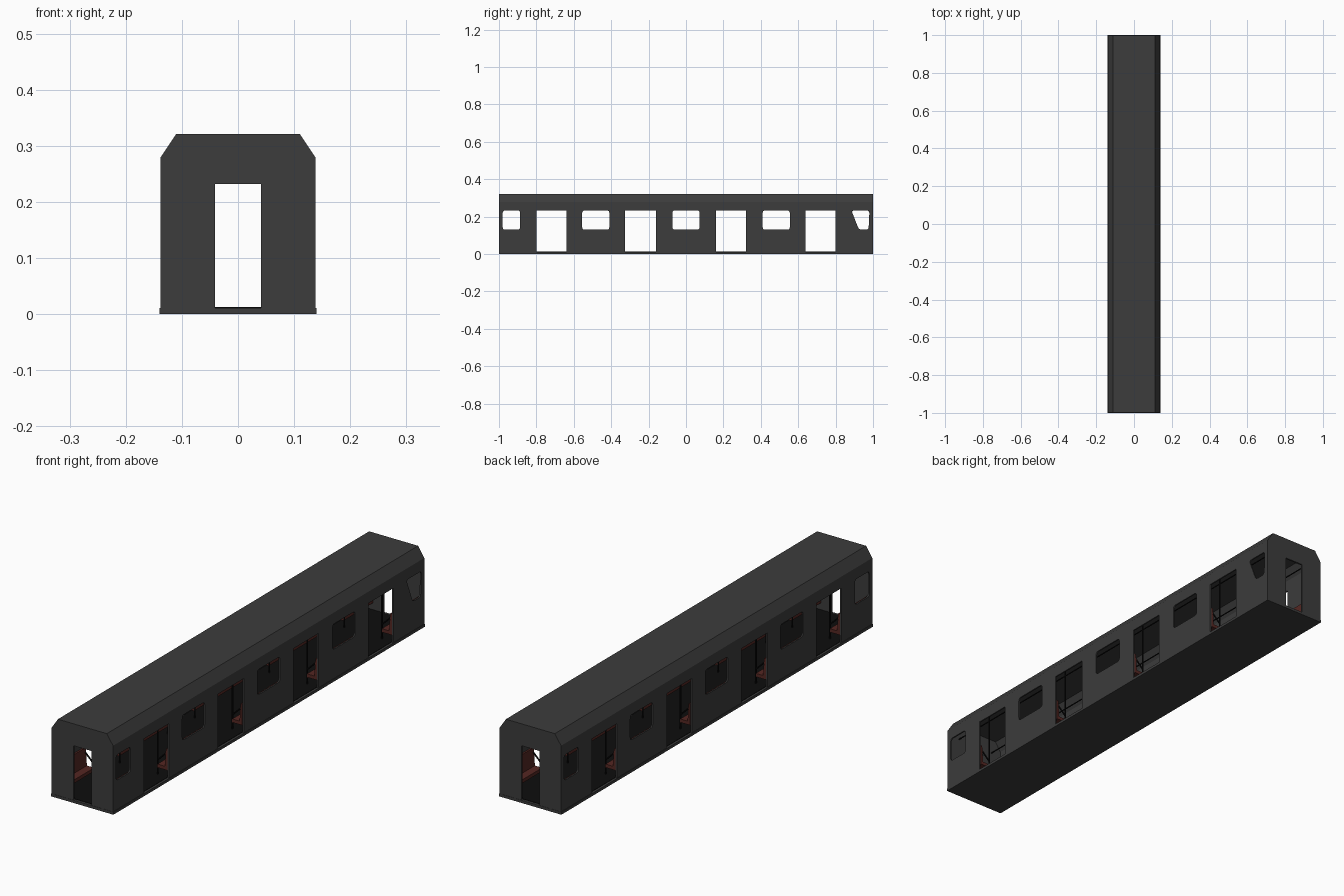
import bpy, bmesh, math
from mathutils import Vector

if "Cube" in bpy.data.objects:
    bpy.data.objects.remove(bpy.data.objects["Cube"])


def material(name, rgb):
    m = bpy.data.materials.new(name)
    m.diffuse_color = (*rgb, 1)
    m.use_nodes = True
    m.node_tree.nodes["Principled BSDF"].inputs["Base Color"].default_value = m.diffuse_color
    return m


GREY = material("body grey", (0.045, 0.045, 0.045))
BLACK = material("black", (0.004, 0.004, 0.004))
RED = material("seat red", (0.09, 0.02, 0.016))


def prism(name, pts, axis, lo, hi, mat):
    """Extrude a 2D outline along x (pts = y,z) or y (pts = x,z)."""
    bm = bmesh.new()
    def place(p, d):
        return (d, p[0], p[1]) if axis == 'x' else (p[0], d, p[1])
    a = [bm.verts.new(place(p, lo)) for p in pts]
    b = [bm.verts.new(place(p, hi)) for p in pts]
    n = len(pts)
    bm.faces.new(a)
    bm.faces.new(b[::-1])
    for i in range(n):
        bm.faces.new((a[i], b[i], b[(i + 1) % n], a[(i + 1) % n]))
    bmesh.ops.recalc_face_normals(bm, faces=bm.faces)
    me = bpy.data.meshes.new(name)
    bm.to_mesh(me)
    bm.free()
    ob = bpy.data.objects.new(name, me)
    bpy.context.collection.objects.link(ob)
    me.materials.append(mat)
    return ob


def rect(a0, a1, z0, z1):
    return [(a0, z0), (a1, z0), (a1, z1), (a0, z1)]


def rounded(pts, r=0.014, steps=4):
    """Round every corner of an outline."""
    out = []
    for i, p in enumerate(pts):
        p = Vector(p)
        a = p + (Vector(pts[i - 1]) - p).normalized() * r
        b = p + (Vector(pts[(i + 1) % len(pts)]) - p).normalized() * r
        for k in range(steps + 1):
            t = k / steps
            out.append(tuple(a * (1 - t) ** 2 + p * 2 * t * (1 - t) + b * t * t))
    return out


def rod(name, p, q, r=0.003):
    p, q = Vector(p), Vector(q)
    bpy.ops.mesh.primitive_cylinder_add(vertices=8, radius=r, depth=(q - p).length,
                                        location=(p + q) / 2)
    ob = bpy.context.object
    ob.name = name
    ob.rotation_euler = (q - p).to_track_quat('Z', 'Y').to_euler()
    ob.data.materials.append(BLACK)
    bpy.ops.object.shade_smooth_by_angle()


# Floor slab with dark covering
prism("floor", rect(-0.14, 0.14, 0, 0.011), 'y', -1, 1, GREY)
prism("floor_covering", rect(-0.131, 0.131, 0.011, 0.0125), 'y', -0.99, 0.99, BLACK)

# Body shell
shell = prism("body_shell", [(-0.138, 0.011), (0.138, 0.011), (0.138, 0.279), (0.11, 0.321),
                             (-0.11, 0.321), (-0.138, 0.279)], 'y', -0.999, 0.999, GREY)

# Cutters: interior, end doorways, side doors and windows
doors = [(-0.80, -0.64), (-0.325, -0.16), (0.16, 0.32), (0.64, 0.80)]
cutters = [
    prism("interior_cutter", [(-0.132, -0.05), (0.132, -0.05), (0.132, 0.277), (0.107, 0.315),
                              (-0.107, 0.315), (-0.132, 0.277)], 'y', -0.992, 0.992, GREY),
    prism("end_door_cutter", rect(-0.041, 0.041, -0.04, 0.232), 'y', -1.2, 1.2, GREY)]
for y0, y1 in doors:
    cutters.append(prism("door_cutter", rect(y0, y1, -0.03, 0.232), 'x', -0.3, 0.3, GREY))
for y0, y1 in [(-0.98, -0.887), (-0.555, -0.41), (-0.073, 0.073), (0.41, 0.555)]:
    cutters.append(prism("window_cutter", rounded(rect(y0, y1, 0.13, 0.233)),
                         'x', -0.3, 0.3, GREY))
cutters.append(prism("left_end_window_cutter", rounded(rect(0.887, 0.98, 0.13, 0.233)),
                     'x', -0.3, -0.05, GREY))
cutters.append(prism("right_end_window_cutter",
                     rounded([(0.925, 0.13), (0.976, 0.13), (0.981, 0.233), (0.884, 0.233)]),
                     'x', 0.05, 0.3, GREY))

bpy.context.view_layer.objects.active = shell
for c in cutters:
    c.hide_render = True
    mod = shell.modifiers.new("cut", 'BOOLEAN')
    mod.operation = 'DIFFERENCE'
    mod.solver = 'EXACT'
    mod.object = c
    bpy.ops.object.modifier_apply(modifier=mod.name)
for c in cutters:
    bpy.data.objects.remove(c, do_unlink=True)

# Benches, grab poles and sloping armrests between the doors on both sides
bays = [(-0.991, -0.80), (-0.64, -0.325), (-0.16, 0.16), (0.32, 0.64), (0.80, 0.991)]
for s in (-1, 1):
    for y0, y1 in bays:
        prism("bench_seat", [(s * 0.086, 0.04), (s * 0.131, 0.04), (s * 0.131, 0.126),
                             (s * 0.124, 0.126), (s * 0.119, 0.054), (s * 0.086, 0.054)],
              'y', y0, y1, RED)
        for y, d in ((y0, 1), (y1, -1)):
            if abs(y) > 0.95:
                continue
            yy = y + d * 0.003
            rod("grab_pole", (s * 0.085, yy, 0.012), (s * 0.085, yy, 0.316))
            rod("armrest", (s * 0.131, yy, 0.115), (s * 0.085, yy, 0.07))
    # Overhead handrail
    rod("overhead_rail", (s * 0.085, -0.991, 0.255), (s * 0.085, 0.991, 0.255), 0.0025)
